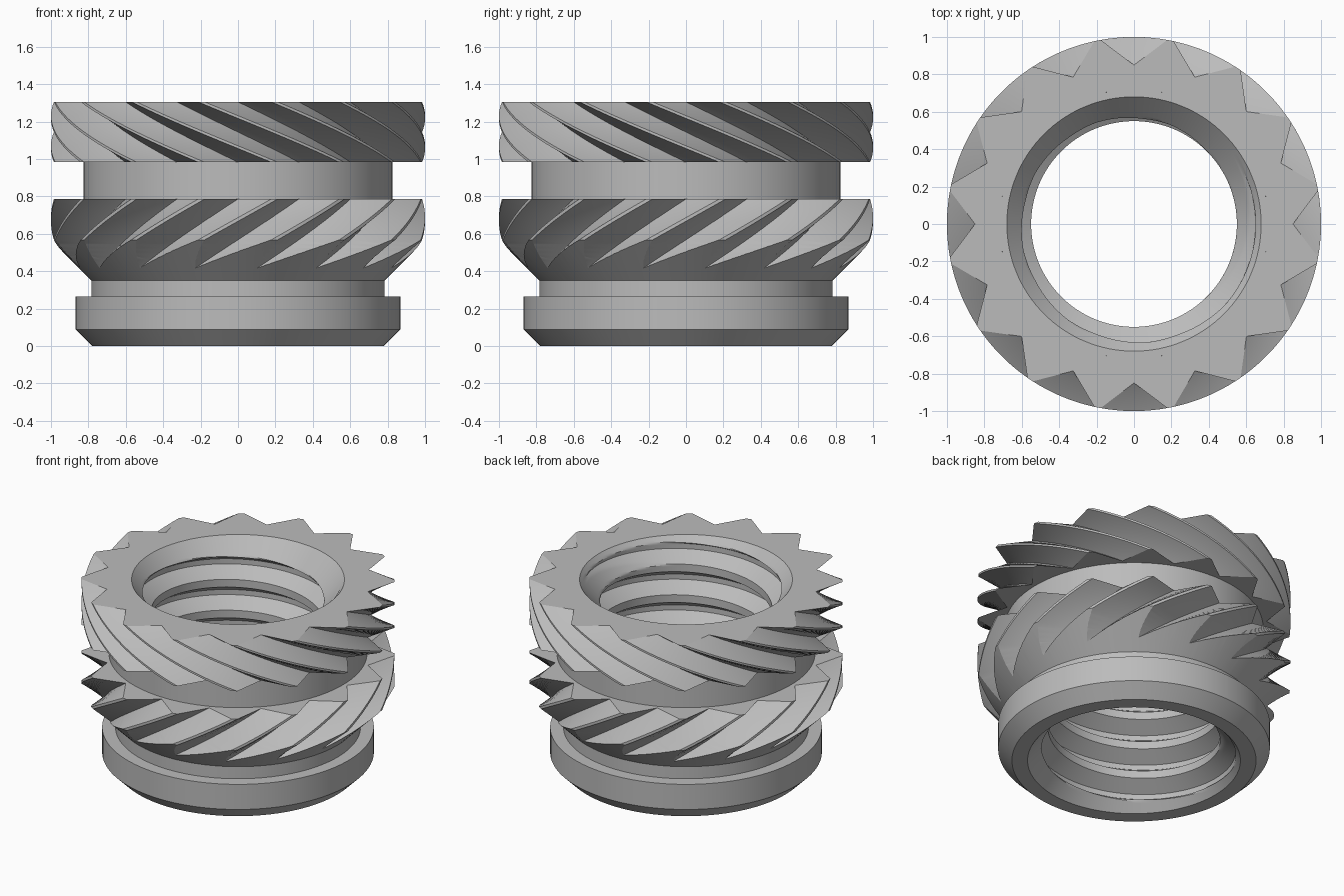
import bpy, bmesh
from math import sin, cos, pi, radians

if "Cube" in bpy.data.objects:
    bpy.data.objects.remove(bpy.data.objects["Cube"], do_unlink=True)

HEIGHT = 1.305
SIDES = 128
TEETH = 16

metal = bpy.data.materials.new("grey metal")
metal.use_nodes = True
metal.diffuse_color = (0.5, 0.5, 0.5, 1)
metal.node_tree.nodes["Principled BSDF"].inputs["Base Color"].default_value = (0.5, 0.5, 0.5, 1)


def polar(r, a, z):
    return (r * cos(a), r * sin(a), z)


def add_grid(bm, columns, wrap_rows=False, wrap_columns=False):
    """Skin a list of equally long point columns with quads."""
    cols = [[bm.verts.new(p) for p in col] for col in columns]
    n, m = len(cols), len(cols[0])
    for i in range(n if wrap_columns else n - 1):
        a, b = cols[i], cols[(i + 1) % n]
        for j in range(m if wrap_rows else m - 1):
            k = (j + 1) % m
            bm.faces.new((a[j], b[j], b[k], a[k]))


def finish(name, bm):
    bmesh.ops.remove_doubles(bm, verts=bm.verts, dist=1e-5)
    bmesh.ops.recalc_face_normals(bm, faces=bm.faces)
    mesh = bpy.data.meshes.new(name)
    bm.to_mesh(mesh)
    bm.free()
    mesh.materials.append(metal)
    obj = bpy.data.objects.new(name, mesh)
    bpy.context.collection.objects.link(obj)
    return obj


def activate(obj):
    bpy.ops.object.select_all(action='DESELECT')
    obj.select_set(True)
    bpy.context.view_layer.objects.active = obj


def smooth(obj):
    activate(obj)
    bpy.ops.object.shade_smooth_by_angle(angle=radians(25))


def lathe_columns(profile):
    return [[polar(r, 2 * pi * i / SIDES, z) for r, z in profile] for i in range(SIDES)]


# Threaded bore: helical groove, widened by a countersink at both ends
PITCH, STEPS, ROOT_Z = 0.217, 24, 1.27


def bore_radius(step, z):
    d = step % STEPS
    d = min(d, STEPS - d)
    thread = 0.65 - 0.1 * min(max((d - 2) / 7, 0), 1)
    countersink = 0.68 - 0.9 * min(z, HEIGHT - z)
    return max(thread, countersink)


def bore_column(i):
    a = 2 * pi * i / SIDES
    points = []
    for step in range(-7 * STEPS, STEPS + 1):
        z = ROOT_Z + PITCH * (step / STEPS + i / SIDES)
        z = min(max(z, 0), HEIGHT)
        points.append(polar(bore_radius(step, z), a, z))
    return points


# Core: pilot ring, necks and the threaded bore in one closed body
core_profile = [(0.68, 0), (0.78, 0), (0.868, 0.088), (0.868, 0.265), (0.783, 0.265),
                (0.783, 0.45), (0.825, 0.5), (0.825, 1.0), (0.72, 1.0), (0.72, HEIGHT),
                (0.68, HEIGHT)]
bm = bmesh.new()
add_grid(bm, lathe_columns(core_profile), wrap_columns=True)
add_grid(bm, [bore_column(i) for i in range(SIDES + 1)])
smooth(finish("threaded_core", bm))


# Knurled bands: V-notched rings twisted about the axis
def knurl(name, z0, z1, twist, rows=20):
    pitch = 2 * pi / TEETH
    land = radians(1.0)
    section = []
    for t in range(TEETH):
        a = t * pitch
        section += [(0.85, a), (1.0, a + pitch / 2 - land), (1.0, a + pitch / 2 + land)]
    columns = []
    for r, a in section:
        levels = [(j / rows, a + twist * (1 - j / rows)) for j in range(rows + 1)]
        col = [polar(r, b, z0 + (z1 - z0) * f) for f, b in levels]
        col += [polar(0.72, b, z0 + (z1 - z0) * f) for f, b in reversed(levels)]
        columns.append(col)
    bm = bmesh.new()
    add_grid(bm, columns, wrap_rows=True, wrap_columns=True)
    bmesh.ops.triangulate(bm, faces=bm.faces)
    return finish(name, bm)


upper = knurl("upper_knurl", 0.983, HEIGHT, radians(45))
lower = knurl("lower_knurl", 0.35, 0.786, radians(-45))

# Taper the underside of the lower band with a conical cutter
bm = bmesh.new()
cone = [(0.5, 0.3), (0.733, 0.3), (1.1, 0.667), (1.1, 0.9), (0.5, 0.9)]
add_grid(bm, lathe_columns(cone), wrap_rows=True, wrap_columns=True)
cutter = finish("taper_cutter", bm)
cutter.hide_render = True
taper = lower.modifiers.new("taper", 'BOOLEAN')
taper.operation = 'INTERSECT'
taper.solver = 'EXACT'
taper.object = cutter
activate(lower)
bpy.ops.object.modifier_apply(modifier=taper.name)
bpy.data.objects.remove(cutter, do_unlink=True)

smooth(upper)
smooth(lower)
